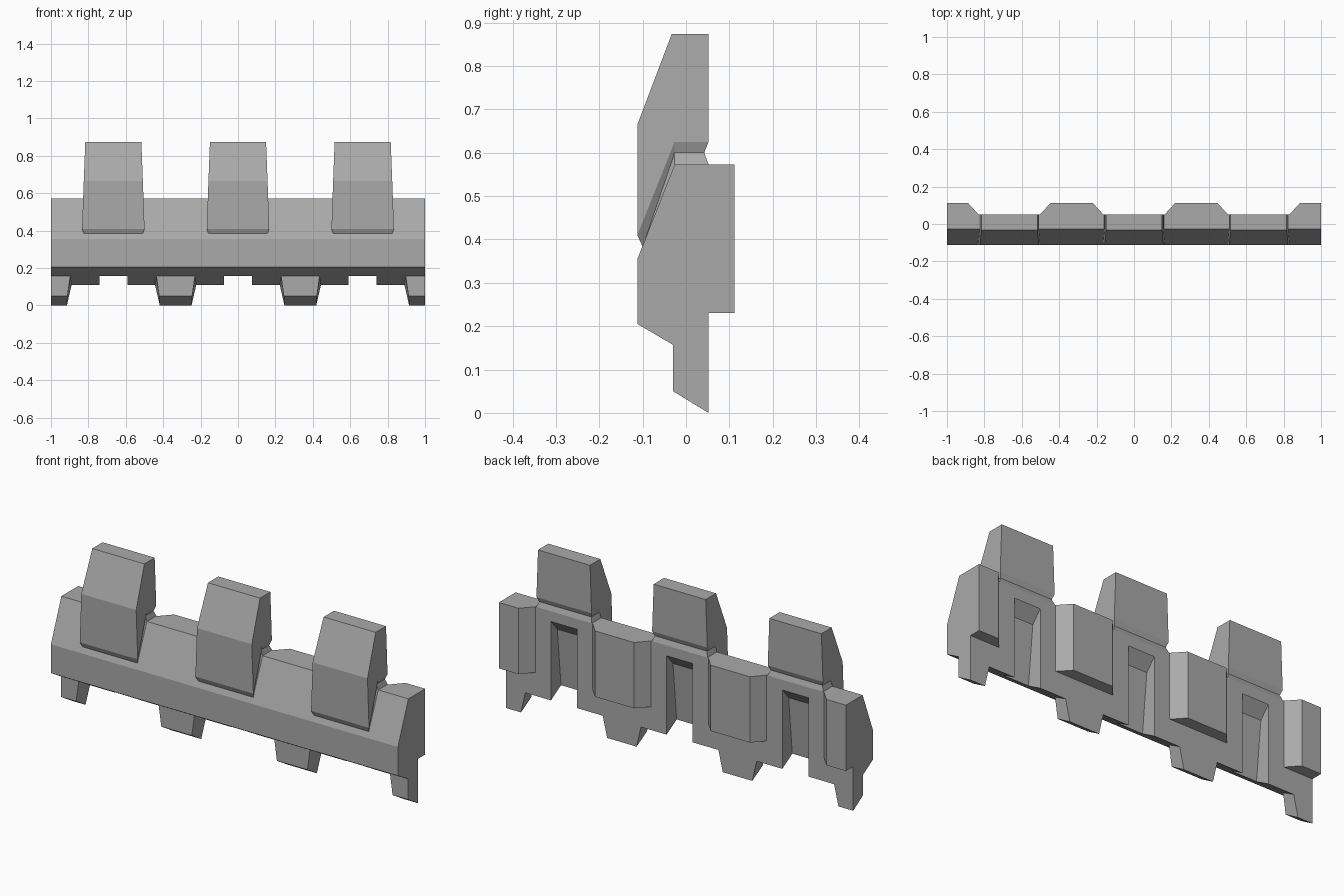
import bpy, bmesh

if "Cube" in bpy.data.objects:
    bpy.data.objects.remove(bpy.data.objects["Cube"], do_unlink=True)

stone = bpy.data.materials.new("grey stone")
stone.use_nodes = True
GREY = (0.4, 0.4, 0.4, 1)
stone.diffuse_color = GREY
stone.node_tree.nodes["Principled BSDF"].inputs["Base Color"].default_value = GREY

BACK, PITCH = 0.052, 2 / 3


def prism(name, outline, centre=0, caps=None):
    """Span (y, z, half width) points across x, kept within the wall ends."""
    bm = bmesh.new()
    sides = [[bm.verts.new((max(-1, min(1, centre + s * w)), y, z))
              for y, z, w in outline] for s in (-1, 1)]
    n = len(outline)
    for i in range(n):
        j = (i + 1) % n
        if caps and (i >= n or j >= n):
            continue
        bm.faces.new((sides[0][i], sides[0][j], sides[1][j], sides[1][i]))
    # End faces, split into facets where the ends are not flat
    for side in sides:
        for face in caps or [range(n)]:
            bm.faces.new([side[k] if isinstance(k, int)
                          else extra_vert(bm, side, k, centre) for k in face])
    bmesh.ops.remove_doubles(bm, verts=bm.verts, dist=0.0001)
    bmesh.ops.recalc_face_normals(bm, faces=bm.faces)
    mesh = bpy.data.meshes.new(name)
    bm.to_mesh(mesh)
    bm.free()
    mesh.materials.append(stone)
    obj = bpy.data.objects.new(name, mesh)
    bpy.context.collection.objects.link(obj)
    return obj


def extra_vert(bm, side, point, centre):
    """Add a point inside an end face, on the same side as the rest."""
    y, z, w = point
    sign = 1 if side[0].co.x > centre else -1
    return bm.verts.new((centre + sign * w, y, z))


# Long wall with a sloped front and underside
wall = prism("wall", [(-0.112, 0.205, 1), (-0.112, 0.355, 1), (-0.026, 0.573, 1),
                      (BACK, 0.573, 1), (BACK, 0.109, 1)])

# Back recesses that open at the bottom
for k in (-1, 0, 1):
    w = 0.075
    cutter = prism("recess_cutter", [(-0.03, 0.0, w), (-0.03, 0.158, w), (0, 0.46, w),
                                     (BACK, 0.52, w), (0.1, 0.52, w), (0.1, 0.0, w)],
                   k * PITCH)
    cutter.hide_render = True
    cut = wall.modifiers.new("recess", "BOOLEAN")
    cut.operation, cut.solver, cut.object = "DIFFERENCE", "EXACT", cutter
    bpy.context.view_layer.objects.active = wall
    bpy.ops.object.modifier_apply(modifier=cut.name)
    bpy.data.objects.remove(cutter, do_unlink=True)

# Raised heads with a pinched collar above the wall
upper_mid = (-0.026, 0.625, 0.159)
pinch_mid = (-0.026, 0.6, 0.15)
head_outline = [
    (-0.033, 0.873, 0.15), (BACK, 0.873, 0.15), (BACK, 0.625, 0.159),
    (0.042, 0.6, 0.15), (BACK, 0.573, 0.16), (-0.026, 0.573, 0.16),
    (-0.1, 0.383, 0.158), (-0.112, 0.41, 0.167), (-0.112, 0.665, 0.158)]
head_caps = [(0, 1, 2, upper_mid, 7, 8),
             (2, 3, pinch_mid, upper_mid),
             (3, 4, 5, pinch_mid),
             (upper_mid, pinch_mid, 6, 7),
             (pinch_mid, 5, 6)]
for k, label in ((-1, "right"), (0, "middle"), (1, "left")):
    prism(label + "_head", head_outline, k * PITCH, head_caps)

# Back buttresses and bottom teeth, halved at the wall ends
for k, label in ((-1.5, "right_end"), (-0.5, "right"), (0.5, "left"), (1.5, "left_end")):
    prism(label + "_buttress", [(BACK, 0.23, 0.168), (BACK, 0.573, 0.168),
                                (0.112, 0.573, 0.113), (0.112, 0.23, 0.113)], k * PITCH)
    prism(label + "_tooth", [(-0.03, 0.158, 0.103), (-0.03, 0.05, 0.088),
                             (BACK, 0, 0.085), (BACK, 0.109, 0.11)], k * PITCH)
